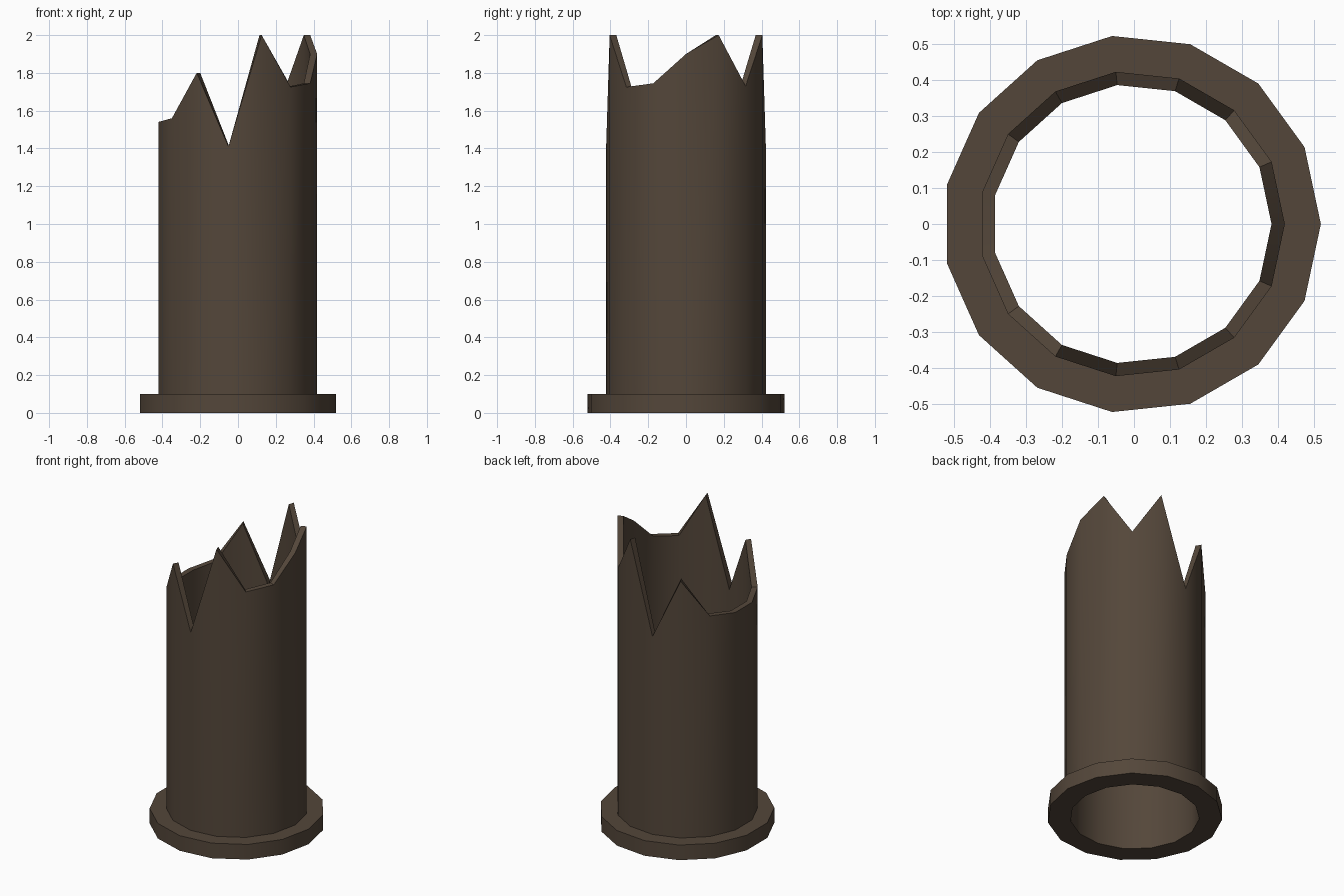
import bpy, bmesh, math

if "Cube" in bpy.data.objects:
    bpy.data.objects.remove(bpy.data.objects["Cube"])

SIDES = 15
CX = -0.006                       # an odd-sided ring is slightly off its bounding-box centre
R_FLANGE, R_OUT, R_IN = 0.525, 0.425, 0.388
FLANGE_H = 0.1
# broken rim height at each corner, counter-clockwise from +x
RIM = [1.9, 2.0, 1.73, 2.0, 1.41, 1.8, 1.56, 1.54,
       1.54, 1.56, 1.8, 1.41, 2.0, 1.725, 1.745]

brown = bpy.data.materials.new("dark brown")
brown.diffuse_color = (0.088, 0.062, 0.042, 1)
brown.use_nodes = True
brown.node_tree.nodes["Principled BSDF"].inputs["Base Color"].default_value = brown.diffuse_color

# Closed cross-section swept round the axis; the top edge follows the jagged rim
bm = bmesh.new()
rings = []
for i, top in enumerate(RIM):
    a = 2 * math.pi * i / SIDES
    section = [(R_IN, 0), (R_FLANGE, 0), (R_FLANGE, FLANGE_H),
               (R_OUT, FLANGE_H), (R_OUT, top), (R_IN, top)]
    rings.append([bm.verts.new((CX + r * math.cos(a), r * math.sin(a), z))
                  for r, z in section])
for i in range(SIDES):
    p, q = rings[i], rings[(i + 1) % SIDES]
    for j in range(len(p)):
        k = (j + 1) % len(p)
        bm.faces.new((p[j], q[j], q[k], p[k]))
bmesh.ops.recalc_face_normals(bm, faces=bm.faces)

mesh = bpy.data.meshes.new("broken_pipe")
bm.to_mesh(mesh)
bm.free()
mesh.materials.append(brown)
pipe = bpy.data.objects.new("broken_pipe", mesh)
bpy.context.collection.objects.link(pipe)

# Smooth round the wall, crisp at the flange and rim
bpy.context.view_layer.objects.active = pipe
pipe.select_set(True)
bpy.ops.object.shade_smooth_by_angle(angle=math.radians(30))
